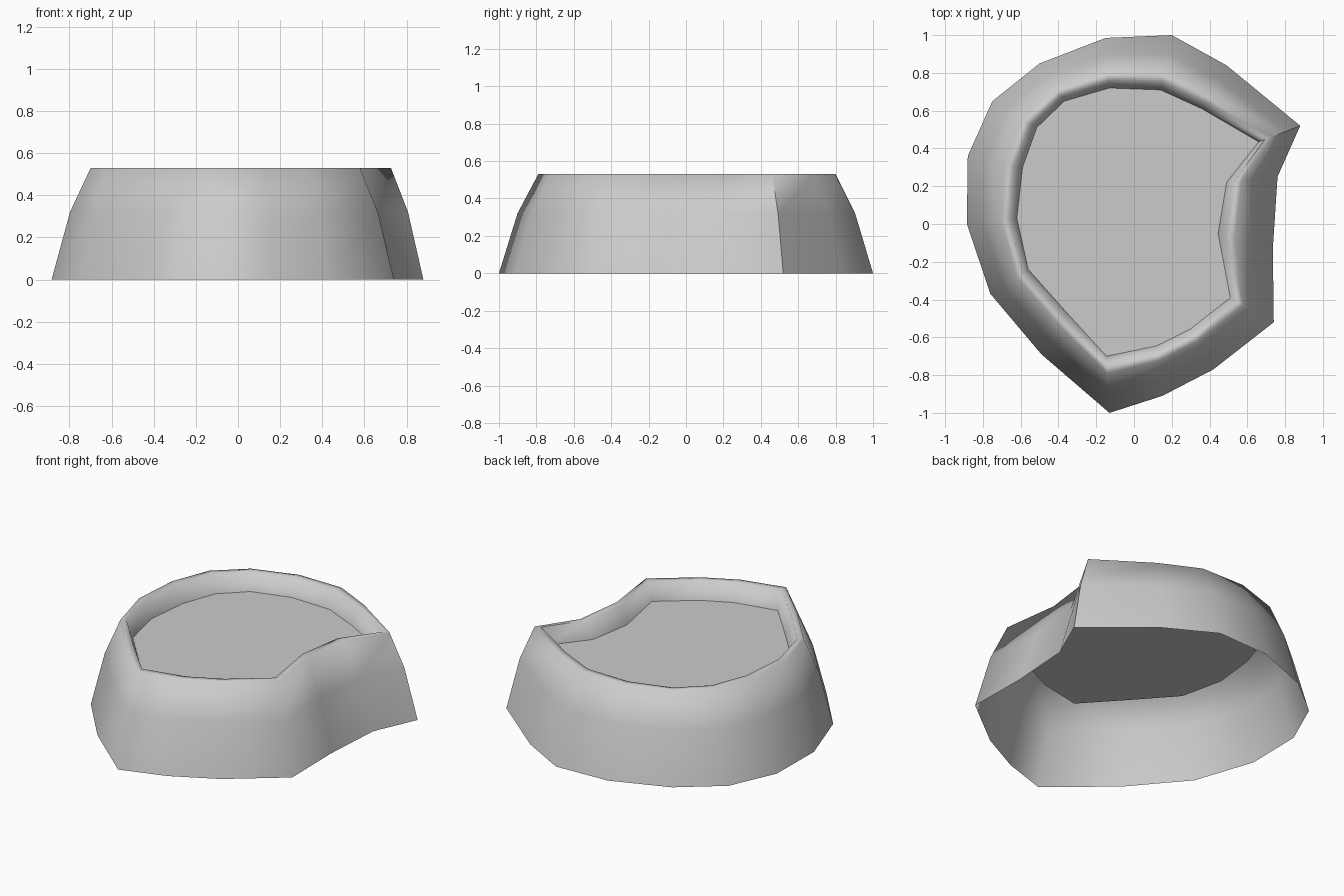
import bpy, bmesh, math
from mathutils import Vector

if "Cube" in bpy.data.objects:
    bpy.data.objects.remove(bpy.data.objects["Cube"])

# Matching outlines: foot of the wall and edge of the recessed floor
BASE = [(0.20, 1.0), (0.49, 0.84), (0.88, 0.52), (0.76, 0.25), (0.735, -0.13),
        (0.74, -0.52), (0.42, -0.77), (0.15, -0.91), (-0.13, -1.0), (-0.49, -0.69),
        (-0.76, -0.37), (-0.885, 0.0), (-0.88, 0.36), (-0.75, 0.65), (-0.50, 0.85),
        (-0.15, 0.985)]
FLOOR = [(0.14, 0.71), (0.36, 0.61), (0.66, 0.435), (0.49, 0.22), (0.445, -0.05),
         (0.51, -0.39), (0.30, -0.555), (0.12, -0.645), (-0.145, -0.70), (-0.36, -0.465),
         (-0.56, -0.24), (-0.62, 0.03), (-0.59, 0.30), (-0.515, 0.51), (-0.37, 0.65),
         (-0.13, 0.72)]
# Wall profile: (blend from floor outline to base outline, height)
PROFILE = [(1.0, 0.0), (0.67, 0.32), (0.3, 0.53), (0.15, 0.53), (0.0, 0.42)]


def add_ring(bm, t, z):
    return [bm.verts.new(Vector(f).lerp(Vector(b), t).to_3d() + Vector((0, 0, z)))
            for f, b in zip(FLOOR, BASE)]


def finish(bm, name):
    mesh = bpy.data.meshes.new(name)
    bm.to_mesh(mesh)
    bm.free()
    obj = bpy.data.objects.new(name, mesh)
    bpy.context.collection.objects.link(obj)
    return obj


# Open-bottomed wall with a rolled rim
bm = bmesh.new()
rings = [add_ring(bm, t, z) for t, z in PROFILE]
n = len(BASE)
for low, high in zip(rings, rings[1:]):
    for i in range(n):
        j = (i + 1) % n
        # outlines run clockwise, so this order faces outward
        bm.faces.new((low[j], low[i], high[i], high[j]))
wall = finish(bm, "wall_and_rim")
bpy.context.view_layer.objects.active = wall
wall.select_set(True)
bpy.ops.object.shade_smooth_by_angle(angle=math.radians(75))

# Flat recessed floor
bm = bmesh.new()
bm.faces.new(reversed(add_ring(bm, *PROFILE[-1])))
finish(bm, "recessed_floor")
